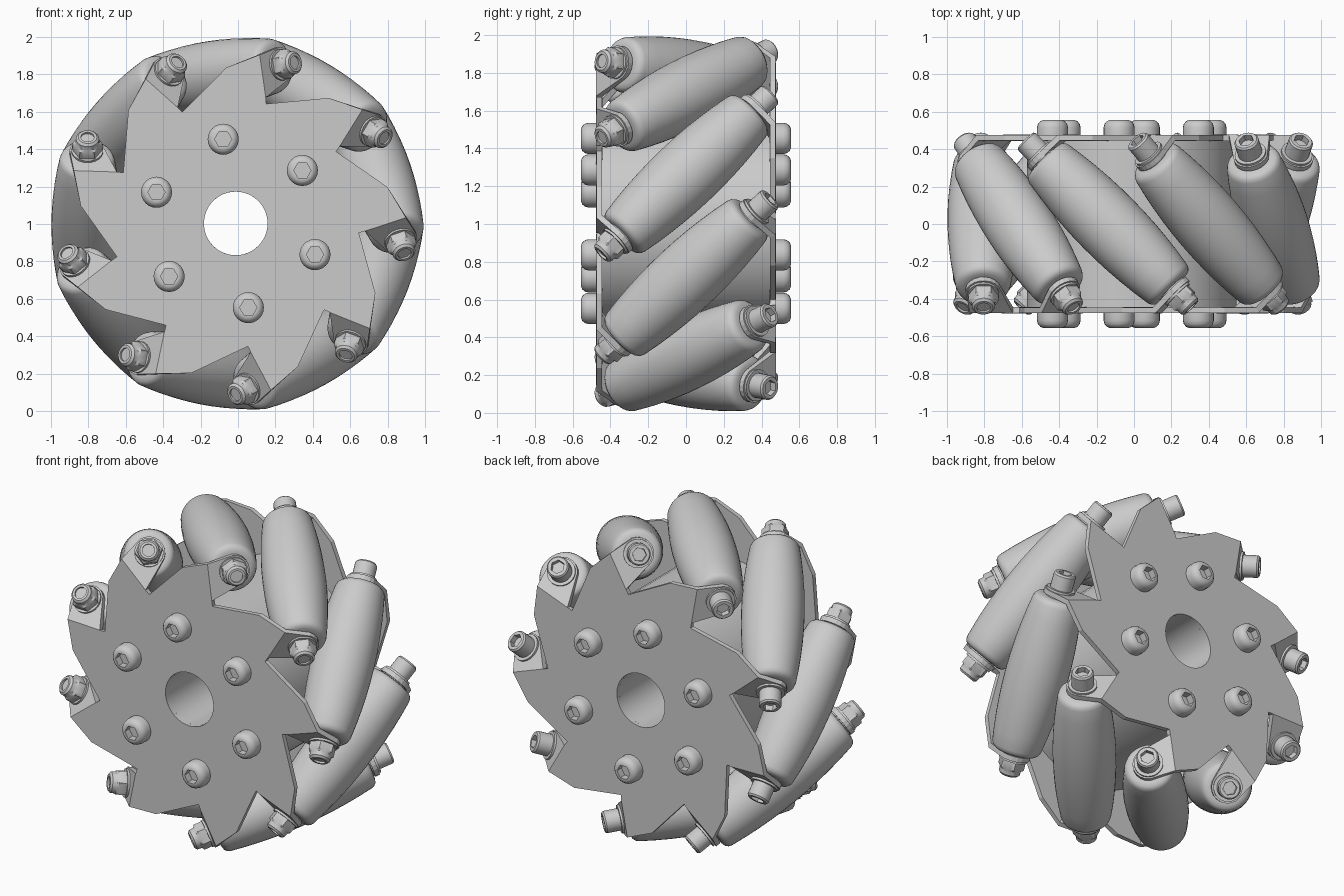
import bpy, bmesh
from math import sin, cos, pi, radians, sqrt
from mathutils import Matrix, Vector

cube = bpy.data.objects.get("Cube")
if cube:
    bpy.data.objects.remove(cube)

CENTRE = Vector((-0.012, 0, 1.003))
COUNT = 9
STEP = 2 * pi / COUNT
MID = radians(59)          # angle of the first roller's middle
AXIS_R = 0.80              # roller axis distance from the wheel axis
PLATE_Y = 0.46
BEND = 0.26                # where each ear folds inward
HOLE_R = 0.17

steel = bpy.data.materials.new("steel grey")
steel.use_nodes = True
steel.diffuse_color = (0.6, 0.6, 0.6, 1)
steel.node_tree.nodes["Principled BSDF"].inputs["Base Color"].default_value = (0.6, 0.6, 0.6, 1)


def finish(bm, name):
    bmesh.ops.remove_doubles(bm, verts=bm.verts, dist=0.0005)
    bmesh.ops.recalc_face_normals(bm, faces=bm.faces)
    mesh = bpy.data.meshes.new(name)
    bm.to_mesh(mesh)
    bm.free()
    mesh.materials.append(steel)
    return mesh


def place(mesh, name, matrix, smooth=True):
    ob = bpy.data.objects.new(name, mesh)
    bpy.context.collection.objects.link(ob)
    ob.matrix_world = matrix
    if smooth and not mesh.get("done"):
        bpy.ops.object.select_all(action='DESELECT')
        ob.select_set(True)
        bpy.context.view_layer.objects.active = ob
        bpy.ops.object.shade_smooth_by_angle(angle=radians(35))
        mesh["done"] = 1
    return ob


def lathe(name, profile, segs=24, closed=False):
    """Spin (radius, height) about z; a negative radius gives a hexagonal ring."""
    bm = bmesh.new()
    rings = []
    for r, h in profile:
        ring = []
        for i in range(segs):
            a = 2 * pi * i / segs
            k = r if r >= 0 else -r * cos(pi / 6) / cos(a % (pi / 3) - pi / 6)
            ring.append(bm.verts.new((k * cos(a), k * sin(a), h)))
        rings.append(ring)
    pairs = list(zip(rings, rings[1:]))
    if closed:
        pairs.append((rings[-1], rings[0]))
    else:
        bm.faces.new(rings[0])
        bm.faces.new(rings[-1])
    for lo, hi in pairs:
        for i in range(segs):
            j = (i + 1) % segs
            bm.faces.new((lo[i], lo[j], hi[j], hi[i]))
    return finish(bm, name)


def frame(origin, x, z):
    y = z.cross(x)
    return Matrix.Translation(origin) @ Matrix((x, y, z)).transposed().to_4x4()


# Barrel roller: widest in the middle, rounded ends
half = [(0.185 - 0.037 * (t / 0.45) ** 2, t) for t in (0, 0.09, 0.18, 0.27, 0.36, 0.45)]
half += [(0.141, 0.468), (0.128, 0.481), (0.105, 0.487)]
barrel = [(r, -t) for r, t in reversed(half)] + half[1:]
roller = lathe("roller", barrel, 40)

# Washers, locknut at the front end and socket head at the rear end
washer = lathe("washer", [(0.085, 0.48), (0.085, 0.497)])
nut = lathe("nut", [(0.085, -0.515), (0.085, -0.537), (-0.08, -0.537), (-0.08, -0.585),
                    (0.064, -0.595), (0.062, -0.622), (0.050, -0.634), (0.036, -0.634),
                    (0.036, -0.622)])
head = lathe("head", [(0.085, 0.515), (0.085, 0.537), (0.066, 0.537), (0.066, 0.622),
                      (0.058, 0.632), (-0.042, 0.632), (-0.042, 0.595)])
shaft = lathe("shaft", [(0.035, -0.6), (0.035, 0.6)], 12)
flip = Matrix.Rotation(pi, 4, 'X')

for k in range(COUNT):
    a = MID + k * STEP
    radial = Vector((cos(a), 0, sin(a)))
    along = Vector((-sin(a), 1, cos(a))).normalized()
    m = frame(CENTRE + radial * AXIS_R, radial, along)
    n = f"_{k + 1}"
    place(roller, "roller" + n, m)
    place(washer, "rear_washer" + n, m)
    place(washer, "front_washer" + n, m @ flip)
    place(nut, "roller_nut" + n, m)
    place(head, "roller_bolt_head" + n, m)
    place(shaft, "roller_shaft" + n, m)


# Side plates: saw-tooth discs whose ears fold inward to hold the rollers
def side_plate(name, s):
    bm = bmesh.new()

    def at(a, c, v, y):
        c *= s
        return bm.verts.new((c * sin(a) + v * cos(a), y * s, v * sin(a) - c * cos(a)))

    root = (-0.189, 0.632)
    ear_u = (sqrt(2) * (PLATE_Y - BEND)) / 2
    for k in range(COUNT):
        a = MID + k * STEP
        y = -PLATE_Y
        tooth = [at(a, *root, y), at(a, 0.08, 0.83, y), at(a, BEND, 0.87, y),
                 at(a, BEND, 0.64, y), at(a - s * STEP, *root, y)]
        inner = []
        for i in range(7):
            b = a + s * (radians(16.6) - STEP * i / 6)
            inner.append(at(b, 0, HOLE_R, y))
        bm.faces.new(tooth + inner[::-1])
        # folded ear, rounded around the bolt
        ear = [at(a, BEND, 0.87, y)]
        outline = [(ear_u + 0.095 * cos(radians(t)), AXIS_R + 0.095 * sin(radians(t)))
                   for t in range(85, -61, -18)]
        for u, v in outline:
            w = u / sqrt(2)
            ear.append(at(a, BEND + w, v, y + w))
        ear.append(at(a, BEND, 0.64, y))
        bm.faces.new(ear)
    ob = place(finish(bm, name), name, Matrix.Translation(CENTRE), smooth=False)
    mod = ob.modifiers.new("thickness", 'SOLIDIFY')
    mod.thickness = 0.03
    mod.offset = 0
    mod.use_even_offset = True


side_plate("front_plate", 1)
side_plate("rear_plate", -1)

# Hub drum with the axle bore
y_axis = frame(CENTRE, Vector((1, 0, 0)), Vector((0, 1, 0)))
drum = lathe("hub_drum", [(HOLE_R, -0.45), (0.56, -0.45), (0.56, 0.45), (HOLE_R, 0.45)], 48, True)
place(drum, "hub_drum", y_axis)

# Button-head bolts on both faces
button = lathe("button", [(0.083, 0.47), (0.083, 0.515), (0.078, 0.535), (0.066, 0.549),
                          (0.052, 0.555), (-0.046, 0.555), (-0.046, 0.51)])
for k in range(6):
    a = radians(38.5) + k * pi / 3
    spot = CENTRE + 0.455 * Vector((cos(a), 0, sin(a)))
    for side, d in (("front", -1), ("rear", 1)):
        place(button, f"{side}_hub_bolt_{k + 1}", frame(spot, Vector((1, 0, 0)), Vector((0, d, 0))))
